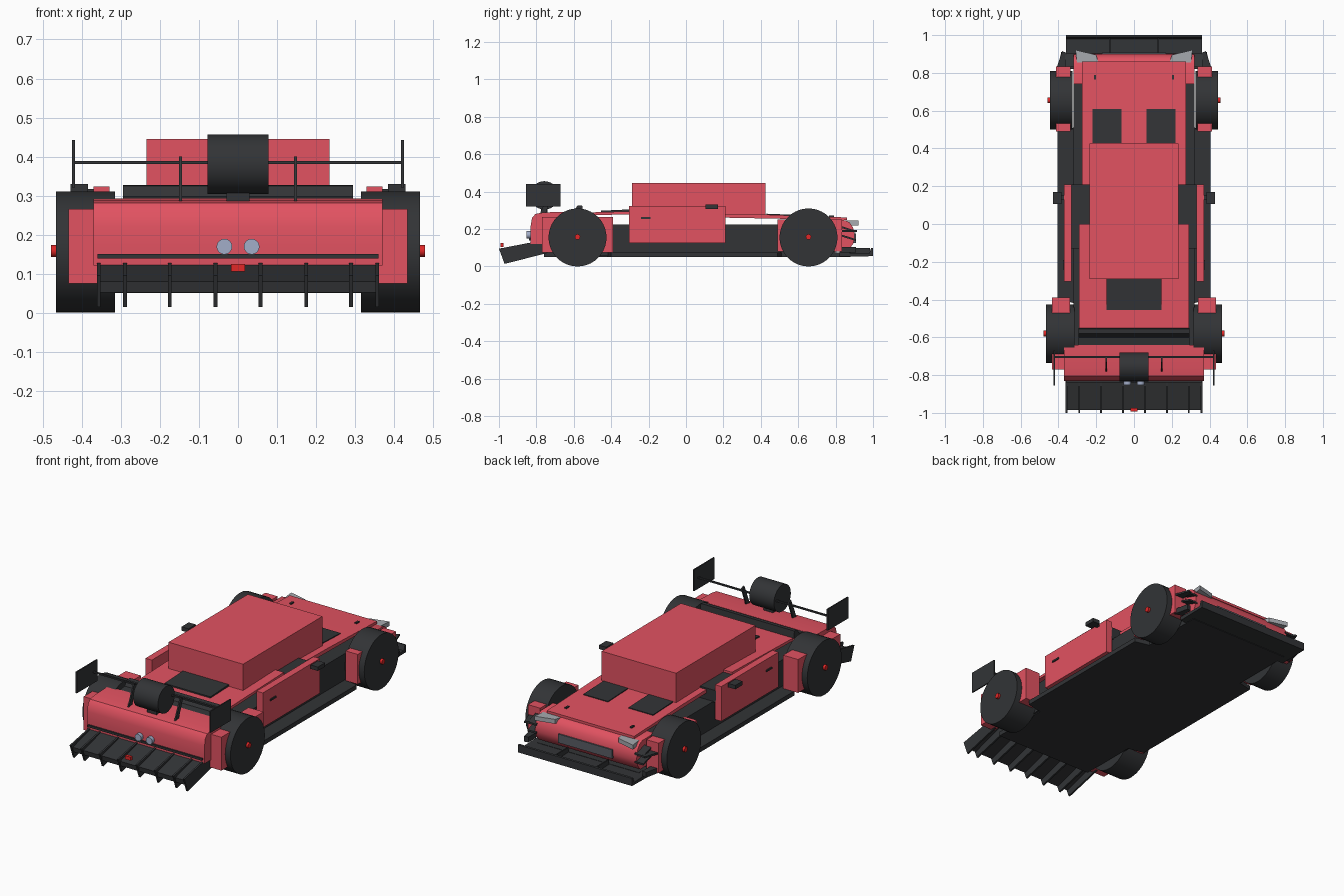
import bpy, bmesh, math


def material(name, rgb):
    m = bpy.data.materials.new(name)
    m.diffuse_color = (*rgb, 1)
    return m


RED = material("red", (0.76, 0.085, 0.12))
DARK = material("dark", (0.032, 0.034, 0.037))
LAMP = material("lamp", (0.38, 0.40, 0.43))
PIPE = material("pipe", (0.36, 0.42, 0.58))
SIGNAL = material("signal", (0.75, 0.02, 0.02))
GRILLE = material("grille", (0.10, 0.11, 0.13))


def prism(name, pts, a, b, mat, axis="x", mirror=False):
    """Extrude a closed outline from a to b along an axis, optionally mirrored in x."""
    place = {"x": lambda p, t: (t, p[0], p[1]),
             "y": lambda p, t: (p[0], t, p[1]),
             "z": lambda p, t: (p[0], p[1], t)}[axis]
    bm = bmesh.new()
    lo = [bm.verts.new(place(p, a)) for p in pts]
    hi = [bm.verts.new(place(p, b)) for p in pts]
    n = len(pts)
    bm.faces.new(lo)
    bm.faces.new(hi[::-1])
    for i in range(n):
        j = (i + 1) % n
        bm.faces.new((lo[i], hi[i], hi[j], lo[j]))
    bmesh.ops.recalc_face_normals(bm, faces=bm.faces)
    for f in bm.faces:
        f.smooth = True
    me = bpy.data.meshes.new(name)
    bm.to_mesh(me)
    bm.free()
    me.set_sharp_from_angle(angle=math.radians(32))
    me.materials.append(mat)
    ob = bpy.data.objects.new(name, me)
    bpy.context.collection.objects.link(ob)
    if mirror:
        ob.modifiers.new("mirror", "MIRROR")
    return ob


def box(name, x, y, z, mat, mirror=False):
    pts = [(y[0], z[0]), (y[1], z[0]), (y[1], z[1]), (y[0], z[1])]
    return prism(name, pts, x[0], x[1], mat, mirror=mirror)


def circle(u, v, r, n):
    return [(u + r * math.cos(2 * math.pi * i / n),
             v + r * math.sin(2 * math.pi * i / n)) for i in range(n)]


# Tub, flat floor and side sills
box("tub", (-0.32, 0.32), (-0.70, 0.80), (0.055, 0.225), DARK)
half_floor = [(0.31, -0.76), (0.31, -0.42), (0.405, -0.40), (0.405, 0.49), (0.32, 0.51), (0.32, 0.88)]
prism("floor", half_floor + [(-x, y) for x, y in half_floor[::-1]], 0.05, 0.075, DARK, "z")

# Front and rear decks
prism("front_deck", [(0.0, 0.265), (0.86, 0.248), (0.86, 0.262), (0.43, 0.277), (0.0, 0.285)],
      -0.275, 0.275, RED)
prism("rear_deck", [(-0.55, 0.272), (0.0, 0.288), (0.0, 0.303), (-0.55, 0.288)], -0.29, 0.29, RED)
box("cabin", (-0.235, 0.235), (-0.29, 0.425), (0.275, 0.445), RED)
box("cabin_shoulder", (0.225, 0.335), (-0.13, 0.21), (0.22, 0.29), DARK, True)

# Vents on the decks
prism("front_vent", [(0.43, 0.27), (0.61, 0.265), (0.61, 0.275), (0.43, 0.282)], 0.065, 0.22, DARK, mirror=True)
prism("rear_vent", [(-0.455, 0.285), (-0.28, 0.29), (-0.28, 0.306), (-0.455, 0.298)], -0.145, 0.145, DARK)
box("deck_pin", (0.20, 0.212), (0.765, 0.79), (0.25, 0.272), DARK, True)

# Doors, handles and mirrors
box("door", (0.33, 0.37), (-0.305, 0.21), (0.125, 0.323), RED, True)
box("door_handle", (0.365, 0.376), (-0.24, -0.19), (0.254, 0.264), DARK, True)
box("mirror_housing", (0.385, 0.43), (0.105, 0.17), (0.308, 0.33), DARK, True)
box("mirror_stalk", (0.36, 0.40), (0.13, 0.15), (0.308, 0.317), DARK, True)

# Wheels with hub caps
for end, y, x0, x1 in (("rear", -0.58, 0.315, 0.467), ("front", 0.655, 0.325, 0.446)):
    prism(end + "_wheel", circle(y, 0.155, 0.155, 40), x0, x1, DARK, mirror=True)
    prism(end + "_hub_cap", circle(y, 0.158, 0.015, 12), x1 - 0.01, x1 + 0.013, SIGNAL, mirror=True)

# Wheel housings
box("rear_fender", (0.34, 0.434), (-0.77, -0.39), (0.075, 0.265), RED, True)
box("front_fender", (0.335, 0.412), (0.49, 0.835), (0.08, 0.25), RED, True)

# Tail body and lip
prism("tail", [(-0.83, 0.12), (-0.832, 0.17), (-0.83, 0.22), (-0.823, 0.26), (-0.805, 0.281),
               (-0.76, 0.289), (-0.64, 0.292), (-0.64, 0.12)], -0.37, 0.37, RED)
prism("tail_lip", [(-0.645, 0.27), (-0.55, 0.285), (-0.555, 0.327), (-0.58, 0.325), (-0.60, 0.297),
                   (-0.645, 0.29)], -0.295, 0.295, DARK)

# Diffuser with fins
prism("diffuser", [(-0.98, 0.052), (-0.74, 0.125), (-0.745, 0.145), (-0.985, 0.08)], -0.36, 0.36, DARK)
for i, x in enumerate((0.058, 0.175, 0.29, 0.357)):
    prism(f"diffuser_fin_{i}", [(-1.0, 0.095), (-0.97, 0.014), (-0.74, 0.072), (-0.74, 0.145)],
          x - 0.005, x + 0.005, DARK, mirror=True)
box("diffuser_bar", (-0.36, 0.36), (-0.84, -0.825), (0.138, 0.15), DARK)
box("rain_light", (-0.018, 0.018), (-0.993, -0.975), (0.105, 0.125), SIGNAL)
prism("exhaust", circle(0.035, 0.169, 0.02, 20), -0.852, -0.80, PIPE, "y", True)

# Rear wing and drum
box("wing_bar", (-0.42, 0.42), (-0.71, -0.70), (0.381, 0.389), DARK)
box("wing_end_plate", (0.418, 0.425), (-0.855, -0.67), (0.32, 0.442), DARK, True)
prism("wing_strut", [(-0.78, 0.285), (-0.75, 0.285), (-0.71, 0.39), (-0.73, 0.40)],
      0.143, 0.151, DARK, mirror=True)
prism("drum", circle(-0.757, 0.38, 0.076, 28), -0.078, 0.078, DARK)
box("drum_mount", (-0.03, 0.03), (-0.775, -0.74), (0.285, 0.315), DARK)

# Nose, grille and splitter
prism("nose", [(0.74, 0.09), (0.87, 0.09), (0.893, 0.12), (0.902, 0.15), (0.90, 0.18), (0.892, 0.21),
               (0.875, 0.235), (0.85, 0.247), (0.74, 0.248)], -0.32, 0.32, RED)
box("grille_panel", (-0.17, 0.17), (0.88, 0.908), (0.125, 0.175), GRILLE)
prism("splitter", [(0.82, 0.052), (1.0, 0.055), (1.0, 0.098), (0.99, 0.1), (0.98, 0.07), (0.82, 0.075)],
      -0.36, 0.36, DARK)
box("splitter_stay", (0.125, 0.132), (0.88, 0.985), (0.07, 0.1), DARK, True)
prism("headlight", [(0.19, 0.86), (0.20, 0.895), (0.31, 0.922), (0.30, 0.835)], 0.22, 0.245, LAMP, "z", True)

# Canards at the nose corners
for i, z in enumerate((0.145, 0.19)):
    c = prism(f"canard_{i}", [(0.83, z + 0.016), (0.905, z - 0.008), (0.905, z + 0.002), (0.83, z + 0.026)],
              0.31, 0.365, DARK, mirror=True)
prism("corner_flap", [(0.36, 0.835), (0.405, 0.82), (0.385, 0.91), (0.36, 0.905)], 0.075, 0.105, DARK, "z", True)
prism("corner_fin", [(0.355, 0.835), (0.41, 0.825), (0.38, 0.915), (0.355, 0.905)], 0.185, 0.195, DARK, "z", True)
